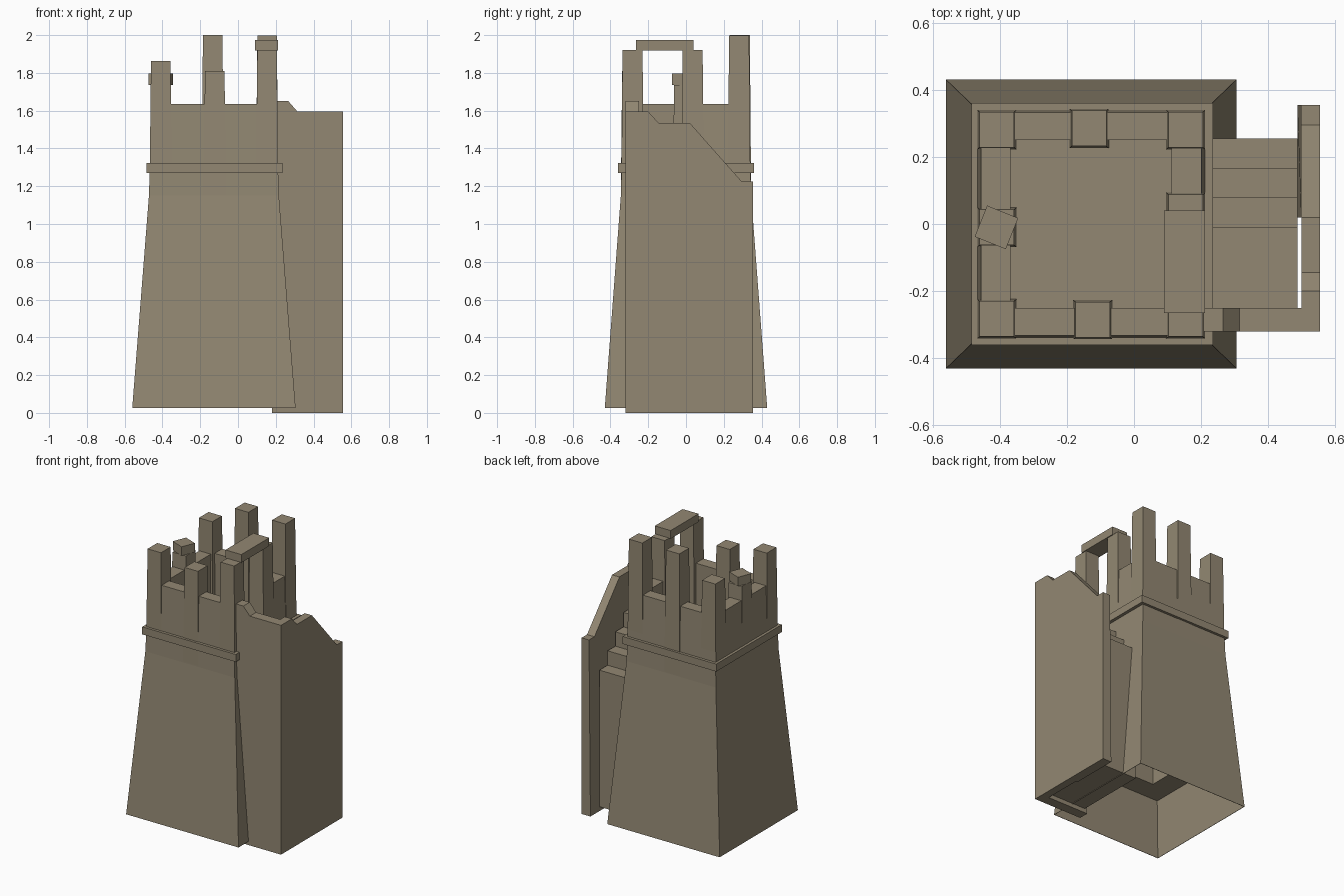
import bpy, bmesh, math
from mathutils import Matrix

if "Cube" in bpy.data.objects:
    bpy.data.objects.remove(bpy.data.objects["Cube"])

stone = bpy.data.materials.new("weathered_stone")
stone.diffuse_color = (0.29, 0.245, 0.17, 1)
stone.use_nodes = True
stone.node_tree.nodes["Principled BSDF"].inputs["Base Color"].default_value = stone.diffuse_color
CX = -0.1275  # tower centre in x


def finish(name, bm):
    bmesh.ops.recalc_face_normals(bm, faces=bm.faces)
    me = bpy.data.meshes.new(name)
    bm.to_mesh(me)
    bm.free()
    ob = bpy.data.objects.new(name, me)
    bpy.context.collection.objects.link(ob)
    me.materials.append(stone)
    return ob


def loft(name, rings, cx=CX, cy=0.0):
    """Stack of rectangles (half width x, half width y, z), capped at both ends."""
    bm = bmesh.new()
    loops = [[bm.verts.new((cx + sx * hx, cy + sy * hy, z))
              for sx, sy in ((-1, -1), (1, -1), (1, 1), (-1, 1))]
             for hx, hy, z in rings]
    for a, b in zip(loops, loops[1:]):
        for i in range(4):
            j = (i + 1) % 4
            bm.faces.new((a[i], a[j], b[j], b[i]))
    bm.faces.new(loops[0][::-1])
    bm.faces.new(loops[-1])
    return finish(name, bm)


def box(name, x0, x1, y0, y1, z0, z1):
    return loft(name, [((x1 - x0) / 2, (y1 - y0) / 2, z) for z in (z0, z1)],
                (x0 + x1) / 2, (y0 + y1) / 2)


def slab(name, profile, axis, a, b):
    """Extrude a (u, z) profile along x or y from a to b."""
    bm = bmesh.new()
    pt = (lambda u, z, t: (t, u, z)) if axis == "x" else (lambda u, z, t: (u, t, z))
    f = [bm.verts.new(pt(u, z, a)) for u, z in profile]
    g = [bm.verts.new(pt(u, z, b)) for u, z in profile]
    bm.faces.new(f)
    bm.faces.new(g[::-1])
    n = len(f)
    for i in range(n):
        j = (i + 1) % n
        bm.faces.new((f[i], g[i], g[j], f[j]))
    return finish(name, bm)


# Tower: hollow underside, tapered outside, parapet and sunken deck
tower = loft("tower_body", [
    (0.24, 0.25, 1.2), (0.24, 0.25, 0.42), (0.398, 0.396, 0.42), (0.43, 0.4275, 0.025),
    (0.4325, 0.43, 0.025), (0.344, 0.345, 1.15), (0.329, 0.332, 1.635),
    (0.24, 0.25, 1.635), (0.24, 0.25, 1.26)])

# Doorway through the right parapet
cutter = box("doorway_cutter", 0.05, 0.4, -0.25, 0.0, 1.28, 1.8)
cutter.hide_render = True
cutter.hide_viewport = True
mod = tower.modifiers.new("doorway", "BOOLEAN")
mod.operation = "DIFFERENCE"
mod.solver = "EXACT"
mod.object = cutter

# Raised string course round the tower
bm = bmesh.new()
rings = [(0.36, 0.36, 1.27), (0.36, 0.36, 1.322), (0.325, 0.325, 1.322), (0.325, 0.325, 1.27)]
loops = [[bm.verts.new((-0.125 + sx * hx, sy * hy, z))
          for sx, sy in ((-1, -1), (1, -1), (1, 1), (-1, 1))] for hx, hy, z in rings]
for k in range(4):
    a, b = loops[k], loops[(k + 1) % 4]
    for i in range(4):
        j = (i + 1) % 4
        bm.faces.new((a[i], a[j], b[j], b[i]))
finish("string_course", bm)

# Tapered merlons: x, y, top height
for name, x, y, top in [
        ("front_left", -0.409, -0.283, 1.862), ("front_middle", -0.123, -0.285, 1.81),
        ("front_right", 0.154, -0.283, 1.92), ("back_left", -0.409, 0.281, 1.862),
        ("back_middle", -0.134, 0.285, 2.0), ("back_right", 0.154, 0.281, 1.997),
        ("left_middle", -0.409, -0.01, 1.735), ("right_middle", 0.154, 0.035, 1.92)]:
    loft(name + "_merlon", [(0.06, 0.06, 1.14), (0.0515, 0.053, top)], x, y)

# Lintel over the doorway, and the loose cap block on the left
box("door_lintel", 0.09, 0.212, -0.266, 0.04, 1.918, 1.975)
cap = box("loose_cap", -0.05, 0.05, -0.05, 0.05, 1.735, 1.797)
cap.data.transform(Matrix.Translation((-0.41, -0.01, 0)) @ Matrix.Rotation(math.radians(-22), 4, "Z"))

# Stair enclosure: front wall and broken side wall
slab("stair_front_wall", [(0.18, 0), (0.555, 0), (0.555, 1.595), (0.315, 1.595),
                          (0.265, 1.652), (0.18, 1.652)], "y", -0.32, -0.25)
slab("stair_side_wall", [(-0.25, 0), (0.02, 0), (0.02, 1.535), (-0.145, 1.535),
                         (-0.2, 1.595), (-0.25, 1.595)], "x", 0.5, 0.555)
end = slab("stair_side_wall_end", [(0.02, 0), (0.355, 0), (0.355, 1.225), (0.295, 1.225),
                                   (0.02, 1.535)], "x", 0.498, 0.555)
for v in end.data.vertices:  # inner face leans out toward the foot
    if v.co.z < 0.01 and v.co.x < 0.52:
        v.co.x = 0.487

# Solid stair flight
slab("stair_flight", [(-0.25, 0.03), (0.255, 0.03), (0.255, 0.98), (0.165, 0.98),
                      (0.165, 1.08), (0.08, 1.08), (0.08, 1.18), (-0.01, 1.18),
                      (-0.01, 1.28), (-0.25, 1.28)], "x", 0.2, 0.488)
